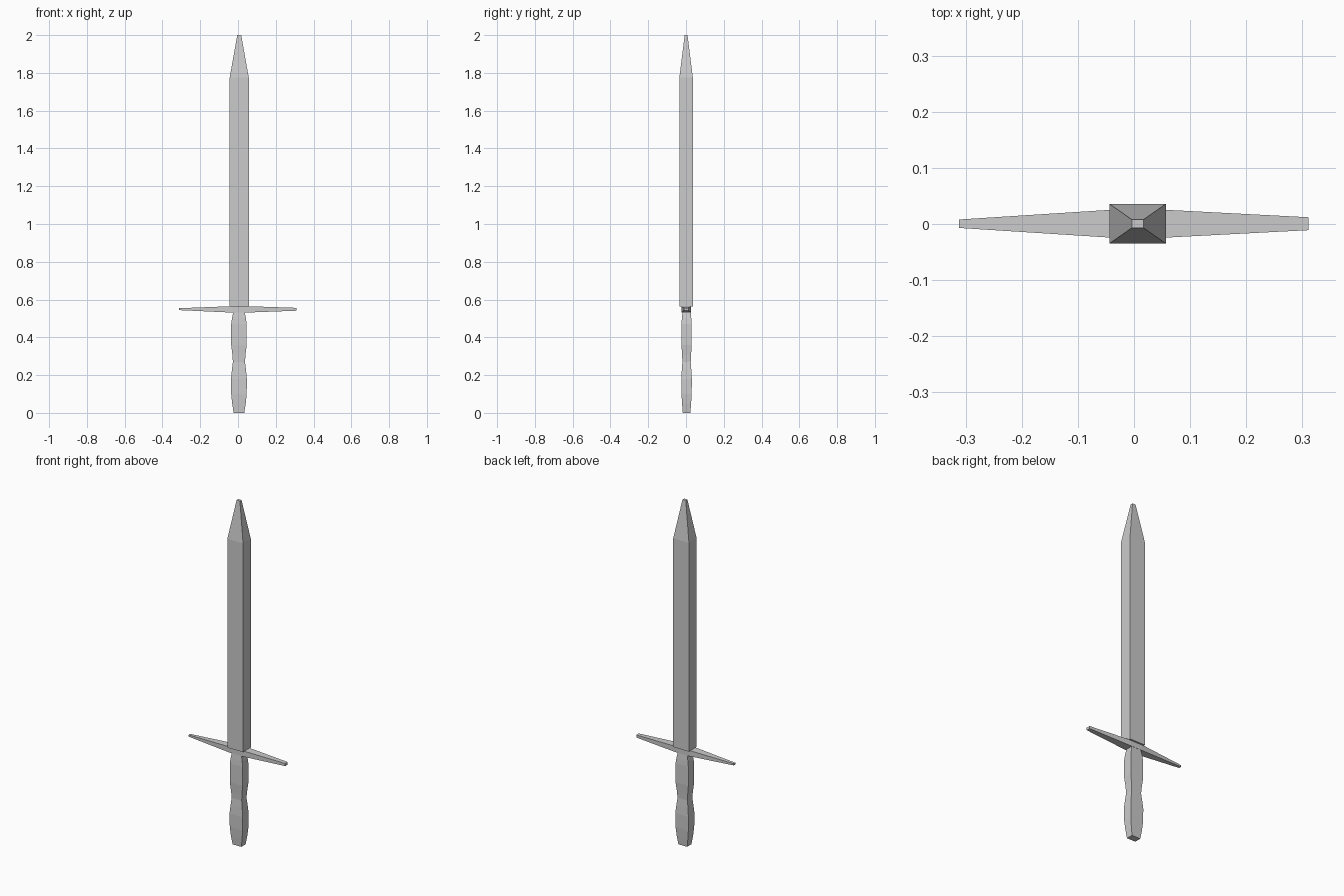
import bpy
import bmesh

cube = bpy.data.objects.get("Cube")
if cube:
    bpy.data.objects.remove(cube, do_unlink=True)

# Single plain metal colour
grey = bpy.data.materials.new("plain_grey")
grey.use_nodes = True
colour = (0.6, 0.6, 0.6, 1.0)
grey.diffuse_color = colour
grey.node_tree.nodes["Principled BSDF"].inputs["Base Color"].default_value = colour


def loft(name, sections, axis):
    """Join rectangular sections (position, a0, a1, b0, b1) along an axis."""
    bm = bmesh.new()
    rings = []
    for p, a0, a1, b0, b1 in sections:
        ring = []
        for a, b in ((a0, b0), (a1, b0), (a1, b1), (a0, b1)):
            ring.append(bm.verts.new((a, b, p) if axis == "z" else (p, a, b)))
        rings.append(ring)
    for low, high in zip(rings, rings[1:]):
        for i in range(4):
            j = (i + 1) % 4
            bm.faces.new((low[i], low[j], high[j], high[i]))
    bm.faces.new(rings[0][::-1])
    bm.faces.new(rings[-1])
    bmesh.ops.recalc_face_normals(bm, faces=bm.faces)
    mesh = bpy.data.meshes.new(name)
    bm.to_mesh(mesh)
    bm.free()
    mesh.materials.append(grey)
    obj = bpy.data.objects.new(name, mesh)
    bpy.context.collection.objects.link(obj)
    return obj


# Rectangular blade with a blunt tapered tip
blade = [(0.563, -0.044, 0.057, -0.035, 0.036),
         (1.775, -0.044, 0.057, -0.035, 0.036),
         (2.0, -0.004, 0.017, -0.007, 0.008)]
loft("blade", blade, "z")

# Crossguard tapering to both ends
guard = [(-0.312, -0.007, 0.008, 0.544, 0.554),
         (-0.03, -0.025, 0.026, 0.531, 0.565),
         (0.042, -0.025, 0.026, 0.531, 0.565),
         (0.311, -0.011, 0.012, 0.541, 0.556)]
loft("crossguard", guard, "x")

# Grip with two swells: height, half width, half depth
profile = [(0.0, 0.028, 0.020), (0.05, 0.036, 0.024), (0.10, 0.041, 0.027),
           (0.18, 0.042, 0.028), (0.23, 0.037, 0.025), (0.27, 0.032, 0.022),
           (0.31, 0.035, 0.024), (0.36, 0.041, 0.027), (0.47, 0.041, 0.027),
           (0.50, 0.037, 0.025), (0.54, 0.029, 0.021)]
loft("grip", [(z, 0.005 - w, 0.005 + w, 0.003 - d, 0.003 + d)
              for z, w, d in profile], "z")
